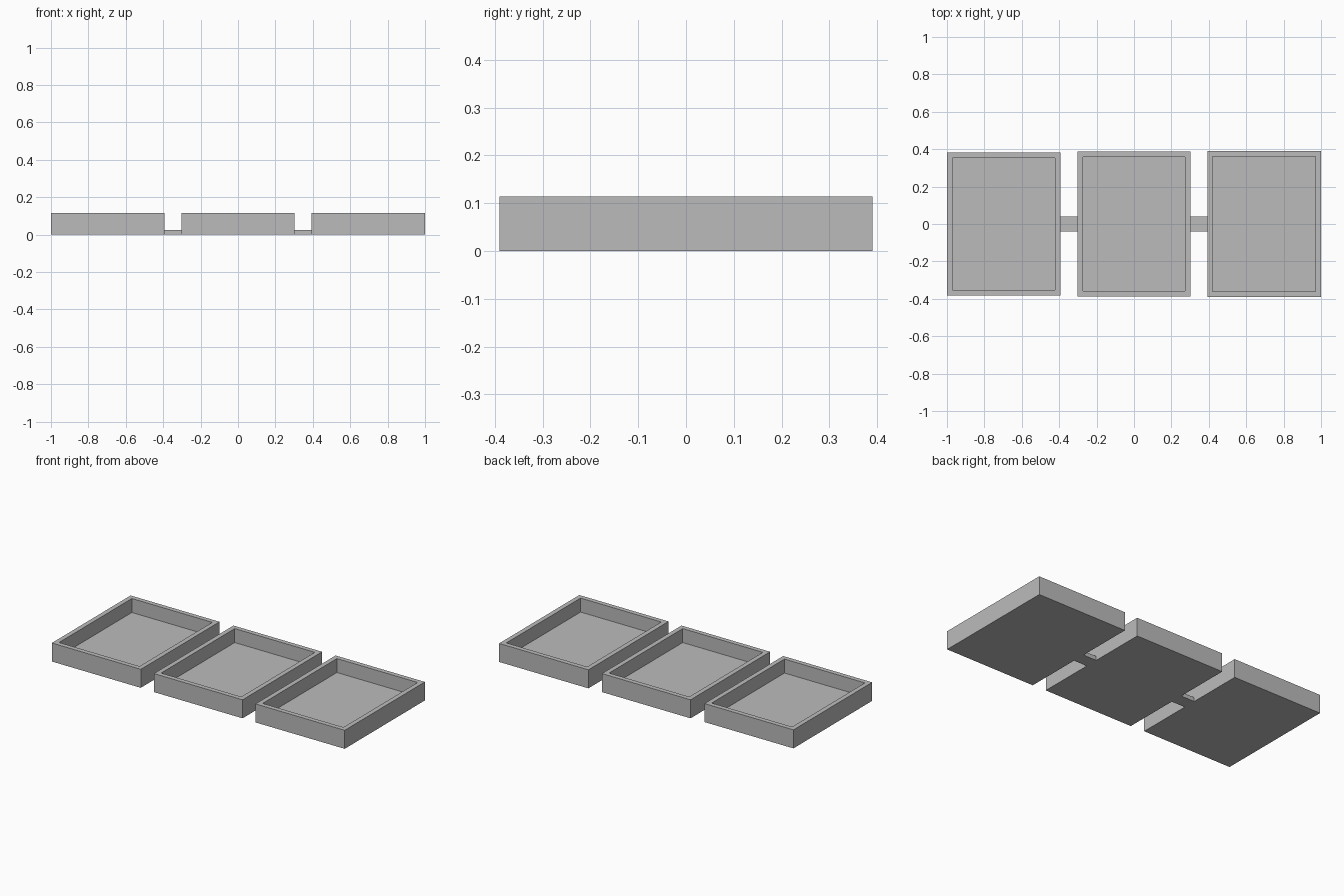
import bpy
import bmesh
from mathutils import Matrix, Vector

cube = bpy.data.objects.get("Cube")
if cube:
    bpy.data.objects.remove(cube, do_unlink=True)

HEIGHT = 0.114
FLOOR = 0.028
RIM = 0.041

# Single plain colour
grey = bpy.data.materials.new("plain_grey")
grey.use_nodes = True
grey.diffuse_color = (0.5, 0.5, 0.5, 1)
grey.node_tree.nodes["Principled BSDF"].inputs["Base Color"].default_value = (0.5, 0.5, 0.5, 1)


def add_block(name, x0, x1, depth, height, hollow=False):
    """Box standing on the ground, optionally hollowed into an open tray."""
    bm = bmesh.new()
    size = Matrix.Diagonal((x1 - x0, depth, height, 1))
    centre = Matrix.Translation(((x0 + x1) / 2, 0, height / 2))
    bmesh.ops.create_cube(bm, size=1, matrix=centre @ size)
    if hollow:
        bm.normal_update()
        top = max(bm.faces, key=lambda f: f.calc_center_median().z)
        bmesh.ops.inset_region(bm, faces=[top], thickness=RIM)
        floor = bmesh.ops.extrude_discrete_faces(bm, faces=[top])["faces"][0]
        bmesh.ops.translate(bm, verts=floor.verts, vec=Vector((0, 0, FLOOR - height)))
    mesh = bpy.data.meshes.new(name)
    bm.to_mesh(mesh)
    bm.free()
    mesh.materials.append(grey)
    obj = bpy.data.objects.new(name, mesh)
    bpy.context.collection.objects.link(obj)
    return obj


# Three open trays in a row, each very slightly deeper than the last
add_block("right_tray", -1.0, -0.394, 0.766, HEIGHT, hollow=True)
add_block("middle_tray", -0.302, 0.302, 0.774, HEIGHT, hollow=True)
add_block("left_tray", 0.392, 1.0, 0.78, HEIGHT, hollow=True)

# Low connecting strips between the trays
add_block("right_connector", -0.394, -0.302, 0.08, 0.025)
add_block("left_connector", 0.302, 0.392, 0.08, 0.025)
